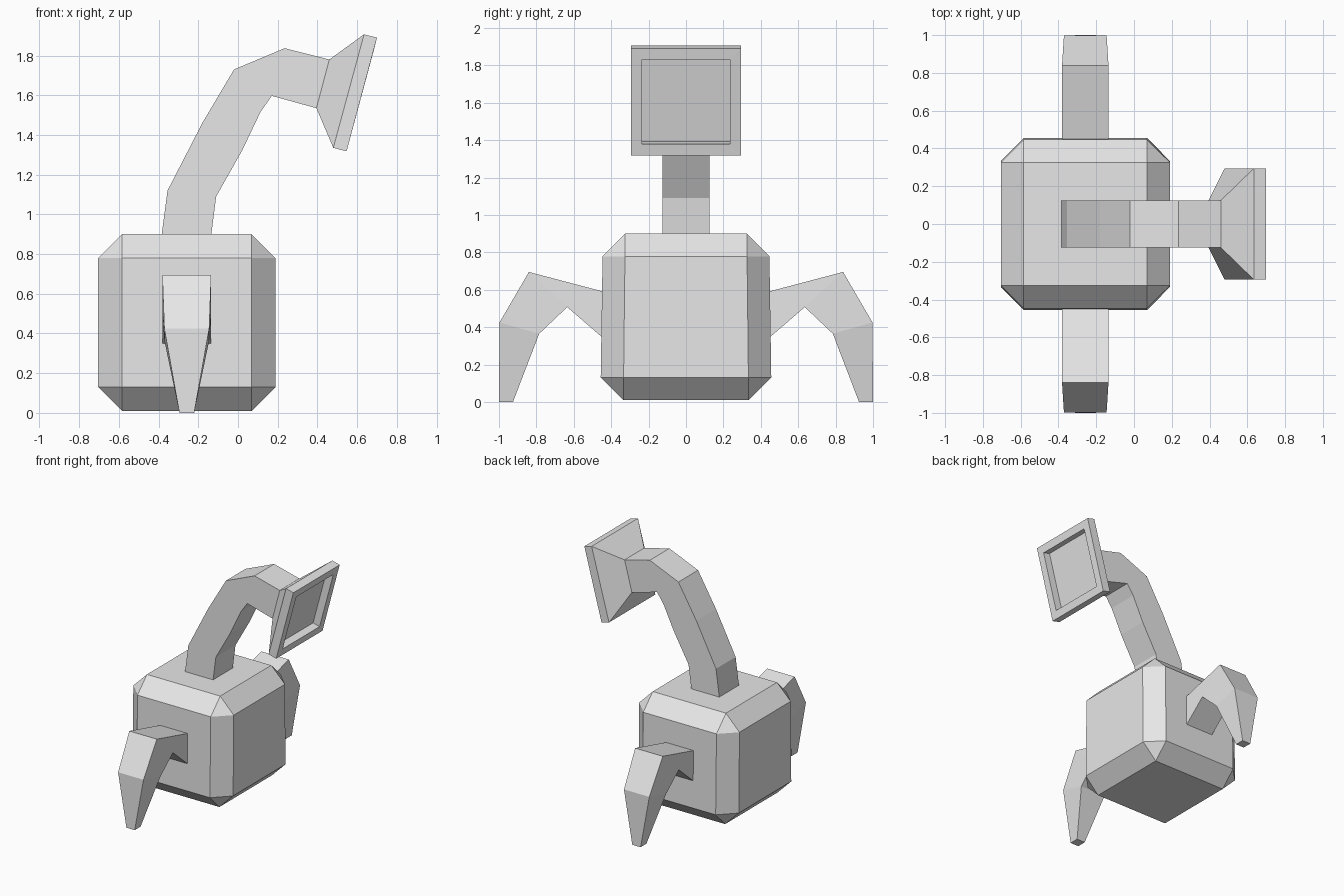
import bpy, bmesh
from mathutils import Vector

cube = bpy.data.objects.get("Cube")
if cube:
    bpy.data.objects.remove(cube, do_unlink=True)

grey = bpy.data.materials.new("light grey")
grey.use_nodes = True
grey.diffuse_color = (0.8, 0.8, 0.8, 1)
grey.node_tree.nodes["Principled BSDF"].inputs["Base Color"].default_value = (0.8, 0.8, 0.8, 1)


def finish(name, bm):
    bmesh.ops.recalc_face_normals(bm, faces=bm.faces)
    mesh = bpy.data.meshes.new(name)
    bm.to_mesh(mesh)
    bm.free()
    mesh.materials.append(grey)
    obj = bpy.data.objects.new(name, mesh)
    bpy.context.collection.objects.link(obj)
    return obj


def loft(name, rings):
    """Skin a list of four-cornered rings and close both ends."""
    bm = bmesh.new()
    loops = [[bm.verts.new(p) for p in ring] for ring in rings]
    for a, b in zip(loops, loops[1:]):
        for i in range(4):
            j = (i + 1) % 4
            bm.faces.new((a[i], a[j], b[j], b[i]))
    bm.faces.new(loops[0])
    bm.faces.new(loops[-1])
    return finish(name, bm)


def ring_xz(upper, lower, w):
    """Ring across y, from an upper and a lower (x, z) point."""
    (ux, uz), (lx, lz) = upper, lower
    return [(ux, -w, uz), (ux, w, uz), (lx, w, lz), (lx, -w, lz)]


# Body: chamfered block, slightly narrower towards the top
bm = bmesh.new()
bmesh.ops.create_cube(bm, size=1)
for v in bm.verts:
    v.co = Vector((v.co.x * 0.895 - 0.2575, v.co.y * 0.902, v.co.z * 0.89 + 0.455))
bmesh.ops.bevel(bm, geom=bm.edges[:], offset=0.121, offset_type='OFFSET',
                segments=1, affect='EDGES')
for v in bm.verts:
    v.co.y *= 1 - 0.034 * (v.co.z - 0.455)
finish("body", bm)

# Neck: square bar curving up and forward to the head
neck = [((-0.387, 0.88), (-0.137, 0.88)),
        ((-0.355, 1.12), (-0.11, 1.09)),
        ((-0.18, 1.46), (0.02, 1.32)),
        ((-0.02, 1.73), (0.113, 1.515)),
        ((0.235, 1.837), (0.17, 1.597)),
        ((0.46, 1.78), (0.395, 1.535))]
loft("neck", [ring_xz(u, l, 0.125) for u, l in neck])

# Head: flared funnel, thick rim and recessed square face
head = [((0.46, 1.78), (0.395, 1.535), 0.125),
        ((0.635, 1.907), (0.48, 1.335), 0.295),
        ((0.70, 1.89), (0.547, 1.318), 0.295),
        ((0.685, 1.83), (0.563, 1.378), 0.235),
        ((0.627, 1.845), (0.505, 1.393), 0.235)]
loft("head", [ring_xz(*r) for r in head])

# Legs: upper (y, z), lower (y, z), half width; mirrored front to back
leg = [((0.43, 0.587), (0.43, 0.33), 0.123),
       ((0.84, 0.695), (0.635, 0.507), 0.123),
       ((0.997, 0.425), (0.785, 0.365), 0.113),
       ((1.0, 0.0), (0.925, 0.0), 0.037)]
CX = -0.258
for name, s in (("front_leg", -1), ("back_leg", 1)):
    loft(name, [[(CX - w, s * uy, uz), (CX + w, s * uy, uz),
                 (CX + w, s * ly, lz), (CX - w, s * ly, lz)]
                for (uy, uz), (ly, lz), w in leg])
